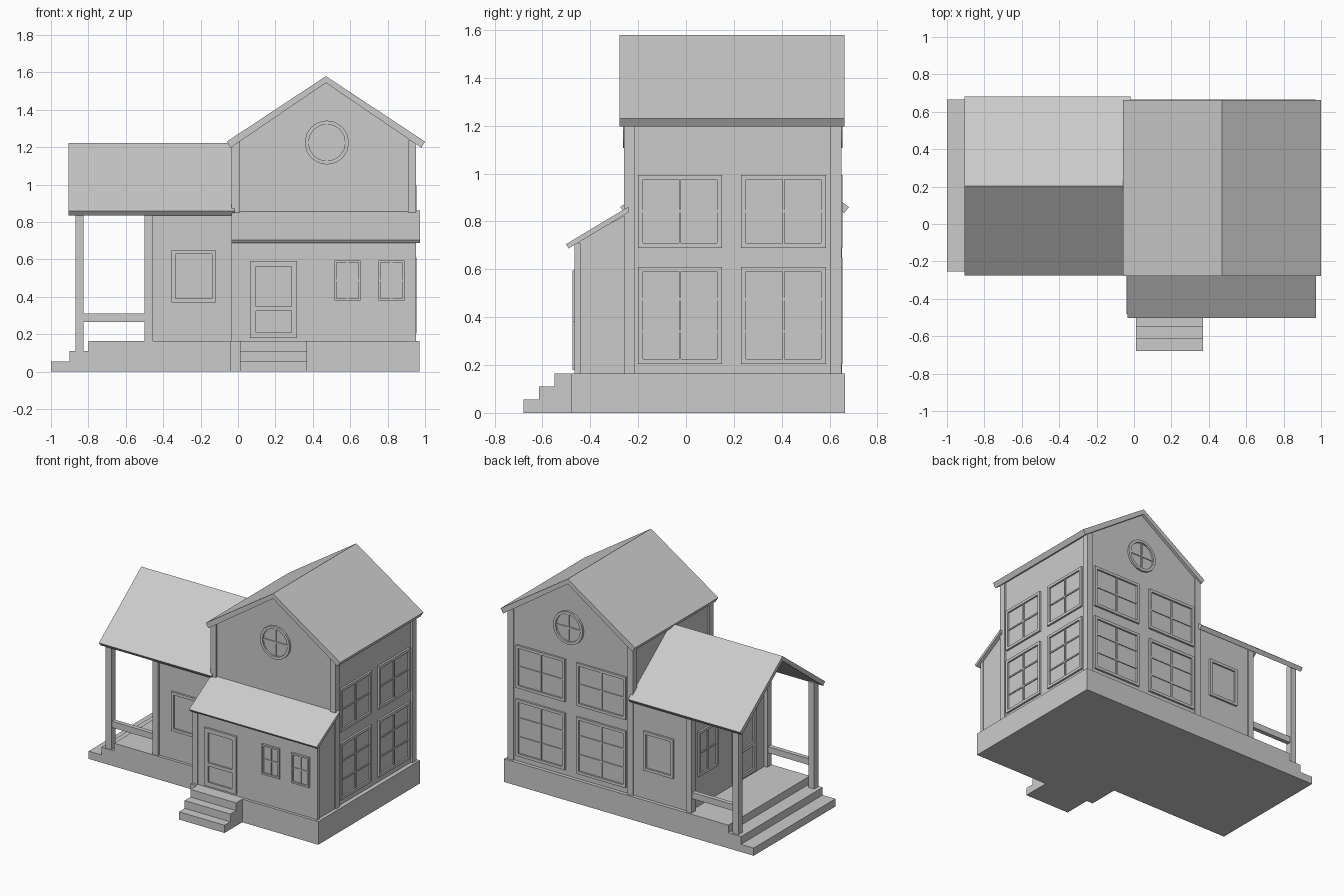
import bpy
import bmesh
import math

cube = bpy.data.objects.get("Cube")
if cube:
    bpy.data.objects.remove(cube)

grey = bpy.data.materials.new("plain_grey")
grey.use_nodes = True
COLOUR = (0.6, 0.6, 0.6, 1)
grey.diffuse_color = COLOUR
grey.node_tree.nodes["Principled BSDF"].inputs["Base Color"].default_value = COLOUR


def add_prism(bm, pts, axis, a, b):
    """Extrude a 2D outline along an axis from a to b."""
    def place(p, d):
        return {"x": (d, p[0], p[1]), "y": (p[0], d, p[1]), "z": (p[0], p[1], d)}[axis]
    lo = [bm.verts.new(place(p, a)) for p in pts]
    hi = [bm.verts.new(place(p, b)) for p in pts]
    bm.faces.new(lo)
    bm.faces.new(hi[::-1])
    for i in range(len(pts)):
        j = (i + 1) % len(pts)
        bm.faces.new((lo[i], hi[i], hi[j], lo[j]))


def rect(u0, u1, v0, v1):
    return [(u0, v0), (u1, v0), (u1, v1), (u0, v1)]


def finish(name, bm):
    bmesh.ops.recalc_face_normals(bm, faces=bm.faces)
    mesh = bpy.data.meshes.new(name)
    bm.to_mesh(mesh)
    bm.free()
    mesh.materials.append(grey)
    obj = bpy.data.objects.new(name, mesh)
    bpy.context.collection.objects.link(obj)
    return obj


def prism(name, pts, axis, a, b):
    bm = bmesh.new()
    add_prism(bm, pts, axis, a, b)
    return finish(name, bm)


def box(name, x0, x1, y0, y1, z0, z1):
    return prism(name, rect(x0, x1, y0, y1), "z", z0, z1)


def chevron(mid, half, eave, ridge, dx, dz, thick):
    """Outline of a two-sided roof slab."""
    return [(mid - half, eave), (mid, ridge), (mid + half, eave),
            (mid + half - dx, eave - dz), (mid, ridge - thick), (mid - half + dx, eave - dz)]


def window(name, axis, wall, out, u0, u1, v0, v1, cols=1, rows=1, f=0.02):
    """Framed window standing on a wall; out is the facing sign."""
    bm = bmesh.new()

    def part(a, b, c, d, depth):
        add_prism(bm, rect(a, b, c, d), axis, wall - out * 0.005, wall + out * depth)
    part(u0, u0 + f, v0, v1, 0.014)
    part(u1 - f, u1, v0, v1, 0.014)
    part(u0 + f, u1 - f, v0, v0 + f, 0.014)
    part(u0 + f, u1 - f, v1 - f, v1, 0.014)
    part(u0 + f, u1 - f, v0 + f, v1 - f, 0.002)
    m = 0.005
    for i in range(1, cols):
        u = u0 + (u1 - u0) * i / cols
        part(u - m, u + m, v0 + f, v1 - f, 0.009)
    for i in range(1, rows):
        v = v0 + (v1 - v0) * i / rows
        part(u0 + f, u1 - f, v - m, v + m, 0.008)
    return finish(name, bm)


def round_window(name, wall, out, cx, cz, r=0.118, n=16):
    bm = bmesh.new()
    a, b = wall - out * 0.005, wall + out * 0.014
    ring = [(math.cos(2 * math.pi * i / n), math.sin(2 * math.pi * i / n)) for i in range(n)]
    inner = r - 0.02
    for i in range(n):
        p, q = ring[i], ring[(i + 1) % n]
        add_prism(bm, [(cx + s * d[0], cz + s * d[1])
                       for d, s in ((p, r), (q, r), (q, inner), (p, inner))], "y", a, b)
    add_prism(bm, [(cx + inner * c, cz + inner * s) for c, s in ring], "y", a, wall + out * 0.002)
    add_prism(bm, rect(cx - 0.006, cx + 0.006, cz - inner, cz + inner), "y", a, wall + out * 0.009)
    add_prism(bm, rect(cx - inner, cx + inner, cz - 0.006, cz + 0.006), "y", a, wall + out * 0.008)
    return finish(name, bm)


def door(name, axis, wall, out, u0, u1, v0, v1):
    """Door with a glazed upper panel and a solid lower panel."""
    window(name + "_frame", axis, wall, out, u0, u1, v0, v1)
    split = v0 + (v1 - v0) * 0.38
    window(name + "_upper_panel", axis, wall, out, u0 + 0.018, u1 - 0.018, split, v1 - 0.018, f=0.012)
    window(name + "_lower_panel", axis, wall, out, u0 + 0.018, u1 - 0.018, v0 + 0.018, split, f=0.012)


# Foundations and steps
FLOOR = 0.165
box("main_foundation", -0.04, 0.97, -0.48, 0.665, 0, FLOOR)
box("wing_foundation", -0.80, -0.04, -0.255, 0.665, 0, FLOOR)
for i, h in enumerate((0.055, 0.11)):
    box("porch_step", -1 + 0.1 * i, -0.9 + 0.1 * i, -0.255, 0.665, 0, h)
for i, h in enumerate((0.055, 0.11, FLOOR)):
    y = -0.68 + 0.065 * i
    box("front_step", 0.01, 0.37, y, y + 0.07, 0, h)

# Main two-storey house
MID = 0.47
prism("main_walls", [(-0.025, FLOOR), (0.94, FLOOR), (0.94, 1.235), (MID, 1.55), (-0.025, 1.22)],
      "y", -0.25, 0.64)
prism("main_roof", chevron(MID, 0.53, 1.23, 1.58, 0.02, 0.033, 0.036), "y", -0.278, 0.662)
for x in (-0.035, 0.908):
    for y in (-0.26, 0.603):
        box("main_corner_post", x, x + 0.045, y, y + 0.047, FLOOR, 1.235)

# Front lean-to room
prism("front_room_walls", [(-0.46, FLOOR), (-0.24, FLOOR), (-0.24, 0.835), (-0.46, 0.71)],
      "x", -0.025, 0.945)
prism("front_room_roof", [(-0.502, 0.705), (-0.24, 0.862), (-0.24, 0.838), (-0.49, 0.688)],
      "x", -0.035, 0.972)
box("front_room_left_post", -0.035, 0.005, -0.465, -0.425, FLOOR, 0.71)
box("front_room_right_post", 0.932, 0.952, -0.465, -0.44, FLOOR, 0.71)

# Side wing with porch
WMID = 0.203
prism("wing_walls", [(-0.235, FLOOR), (0.64, FLOOR), (0.64, 0.865), (WMID, 1.19), (-0.235, 0.865)],
      "x", -0.475, -0.02)
prism("wing_roof", chevron(WMID, 0.478, 0.86, 1.222, 0.02, 0.025, 0.034), "x", -0.905, -0.02)
for y in (-0.25, 0.605):
    box("wing_corner_post", -0.5, -0.455, y, y + 0.047, FLOOR, 0.86)
    box("porch_post", -0.87, -0.825, y, y + 0.047, 0.11, 0.865)
    box("porch_rail", -0.825, -0.5, y + 0.008, y + 0.039, 0.265, 0.31)

# Large windows on the right side and the back
for axis, wall, spans in (("x", 0.94, ((-0.2, 0.15), (0.23, 0.585))),
                          ("y", 0.64, ((0.02, 0.41), (0.5, 0.887)))):
    for u0, u1 in spans:
        window("lower_window", axis, wall, 1, u0, u1, 0.205, 0.61, 2, 3)
        window("upper_window", axis, wall, 1, u0, u1, 0.69, 0.995, 2, 2)
round_window("front_round_window", -0.25, -1, 0.475, 1.225)
round_window("back_round_window", 0.64, 1, 0.475, 1.225)

# Wing windows and side door
window("wing_front_window", "y", -0.235, -1, -0.355, -0.12, 0.37, 0.65)
window("wing_back_window", "y", 0.64, 1, -0.355, -0.12, 0.37, 0.65)
window("wing_side_window", "x", -0.475, -1, 0.33, 0.55, 0.38, 0.7, 2, 2)
door("side_door", "x", -0.475, -1, -0.1, 0.16, 0.18, 0.7)

# Front room door and small windows
door("front_door", "y", -0.46, -1, 0.065, 0.315, 0.18, 0.592)
for x in (0.515, 0.75):
    window("small_window", "y", -0.46, -1, x, x + 0.14, 0.38, 0.595, 2, 2, 0.012)
